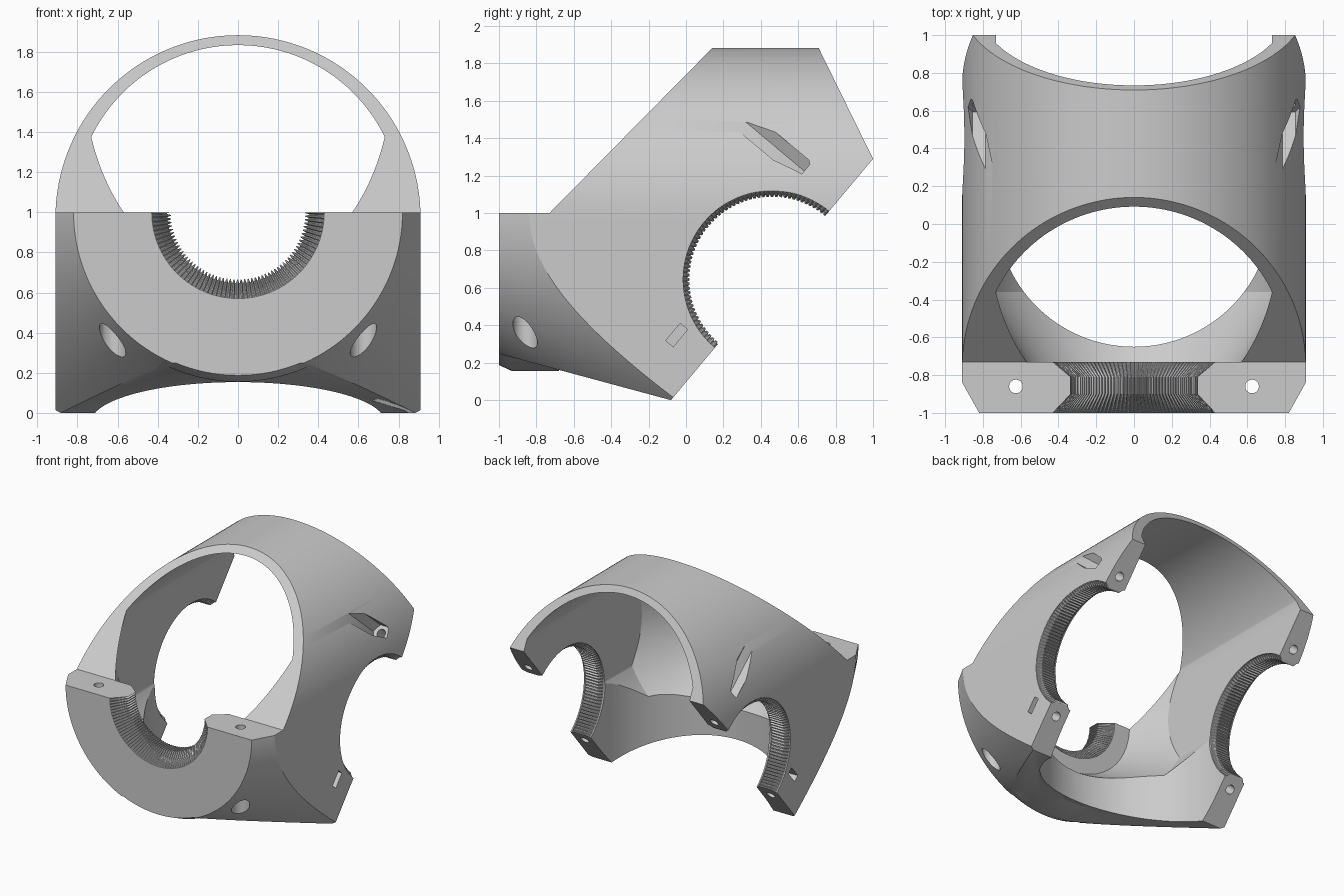
import bpy, bmesh
from math import sin, cos, pi
from mathutils import Vector

if "Cube" in bpy.data.objects:
    bpy.data.objects.remove(bpy.data.objects["Cube"])


def finish(name, bm):
    bmesh.ops.recalc_face_normals(bm, faces=bm.faces)
    me = bpy.data.meshes.new(name)
    bm.to_mesh(me)
    bm.free()
    ob = bpy.data.objects.new(name, me)
    bpy.context.collection.objects.link(ob)
    return ob


def skin(name, rings):
    """Solid through equal-length rings of points, capped at both ends."""
    bm = bmesh.new()
    vs = [[bm.verts.new(p) for p in ring] for ring in rings]
    n = len(rings[0])
    for a, b in zip(vs, vs[1:]):
        for i in range(n):
            j = (i + 1) % n
            bm.faces.new((a[i], a[j], b[j], b[i]))
    bm.faces.new(vs[0])
    bm.faces.new(vs[-1])
    return finish(name, bm)


def prism(name, pts, axis, lo, hi):
    put = {'x': lambda u, v, t: (t, u, v),
           'y': lambda u, v, t: (u, t, v),
           'z': lambda u, v, t: (u, v, t)}[axis]
    return skin(name, [[put(u, v, t) for u, v in pts] for t in (lo, hi)])


def lathe(name, origin, axis, stations, n=160, tooth=0.0):
    """Stations are (distance along axis, radius, toothed?)."""
    q = Vector(axis).to_track_quat('Z', 'Y')
    rings = []
    for t, r, *toothed in stations:
        ring = []
        for i in range(n):
            a = 2 * pi * i / n
            rr = r - tooth if toothed and i % 4 < 2 else r
            ring.append(Vector(origin) + q @ Vector((rr * cos(a), rr * sin(a), t)))
        rings.append(ring)
    return skin(name, rings)


def boolean(ob, tool, op):
    m = ob.modifiers.new("cut", 'BOOLEAN')
    m.operation, m.object, m.solver = op, tool, 'EXACT'
    bpy.context.view_layer.objects.active = ob
    bpy.ops.object.modifier_apply(modifier=m.name)
    bpy.data.objects.remove(tool, do_unlink=True)


Y = (0, 1, 0)
FRONT = Vector((0, 0, 1.0))             # centre of the front port
PIVOT = Vector((0, 0.46, 0.645))        # centre of the side ports
ALONG = Vector((0, 0.642, 0.767))       # along the rear split plane
INTO = Vector((0, -0.767, 0.642))       # from the split plane into the body

# Outer shell: arched section along y, tapered by a cone at the front
R, CZ = 0.91, 0.9725
arch = [(R * cos(pi * i / 96), CZ + R * sin(pi * i / 96)) for i in range(97)]
body = prism("joint_housing", arch + [(-R, -0.3), (R, -0.3)], 'y', -1.05, 1.2)
boolean(body, lathe("taper", FRONT, Y, [(-1.08, 0.775), (1.3, 2.108)], 192), 'INTERSECT')

# Sloping underside, then the front collar
boolean(body, prism("underside", [(-1.3, 0.329), (0.2, -0.076), (0.2, -0.6), (-1.3, -0.6)],
                    'x', -1.5, 1.5), 'DIFFERENCE')
boolean(body, lathe("collar", FRONT, Y, [(-1.06, 0.785), (-0.93, 0.845), (-0.68, 0.845)]), 'UNION')

# Flat cuts seen from the side
side = [(-1, 1), (-0.73, 1), (0.3, 2.044), (0.63, 2.044), (1, 1.29), (-0.08, 0), (-1, -0.2)]
boolean(body, prism("side_outline", side, 'x', -1.5, 1.5), 'INTERSECT')

# Cavity: flared bore plus a round-ended slot open at the bottom and rear
cavity = lathe("cavity", (0, 0, 1.02), Y, [(-0.73, 0.57), (-0.36, 0.813), (1.4, 0.813)])
slot = [(0.73 * cos(pi + pi * i / 64), 0.08 + 0.73 * sin(pi + pi * i / 64)) for i in range(65)]
slot += [(0.8, 0.09), (0.8, 1.3), (-0.8, 1.3), (-0.8, 0.09)]
boolean(cavity, prism("slot", slot, 'z', -0.5, 1.02), 'UNION')
boolean(cavity, prism("slab", [(-0.73, -1), (0.73, -1), (0.73, 3), (-0.73, 3)], 'y', -2, 2), 'INTERSECT')
boolean(body, cavity, 'DIFFERENCE')

# Toothed front port
boolean(body, lathe("front_port", FRONT, Y,
                    [(-1.2, 0.43), (-1.0, 0.43), (-0.9, 0.353, 1), (-0.81, 0.353, 1),
                     (-0.73, 0.43), (-0.5, 0.43)], 480, 0.018), 'DIFFERENCE')

for s in (-1, 1):
    # Toothed side port
    boolean(body, lathe("side_port", PIVOT, (s, 0, 0),
                        [(0.6, 0.475), (0.74, 0.475), (0.765, 0.455, 1), (0.875, 0.455, 1),
                         (0.9, 0.475), (1.1, 0.475)], 480, 0.013), 'DIFFERENCE')
    # Collar bolt hole with counterbore underneath
    boolean(body, lathe("collar_bolt", (s * 0.625, -0.86, 0), (0, 0, 1),
                        [(-0.2, 0.066), (0.55, 0.066), (0.551, 0.036), (1.2, 0.036)], 32), 'DIFFERENCE')
    # Upper bolt hole and hexagonal pocket breaking through the shell
    up = PIVOT + ALONG * 0.555 + Vector((s * 0.82, 0, 0))
    boolean(body, lathe("upper_bolt", up, INTO, [(-0.1, 0.034), (0.3, 0.034)], 24), 'DIFFERENCE')
    boolean(body, lathe("hex_pocket", up, INTO, [(0.24, 0.07), (0.9, 0.07)], 6), 'DIFFERENCE')
    # Lower bolt hole and nut slot
    low = PIVOT - ALONG * 0.555 + Vector((s * 0.82, 0, 0))
    boolean(body, lathe("lower_bolt", low, INTO, [(-0.1, 0.034), (0.32, 0.034)], 24), 'DIFFERENCE')
    nut = [low + ALONG * a * 0.06 + INTO * (0.2 + b * 0.026)
           for a, b in ((-1, -1), (1, -1), (1, 1), (-1, 1))]
    x0, x1 = sorted((s * 0.755, s * 1.0))
    boolean(body, prism("nut_slot", [(p.y, p.z) for p in nut], 'x', x0, x1), 'DIFFERENCE')

bpy.ops.object.select_all(action='DESELECT')
body.select_set(True)
bpy.context.view_layer.objects.active = body
bpy.ops.object.shade_smooth_by_angle(angle=0.5)
